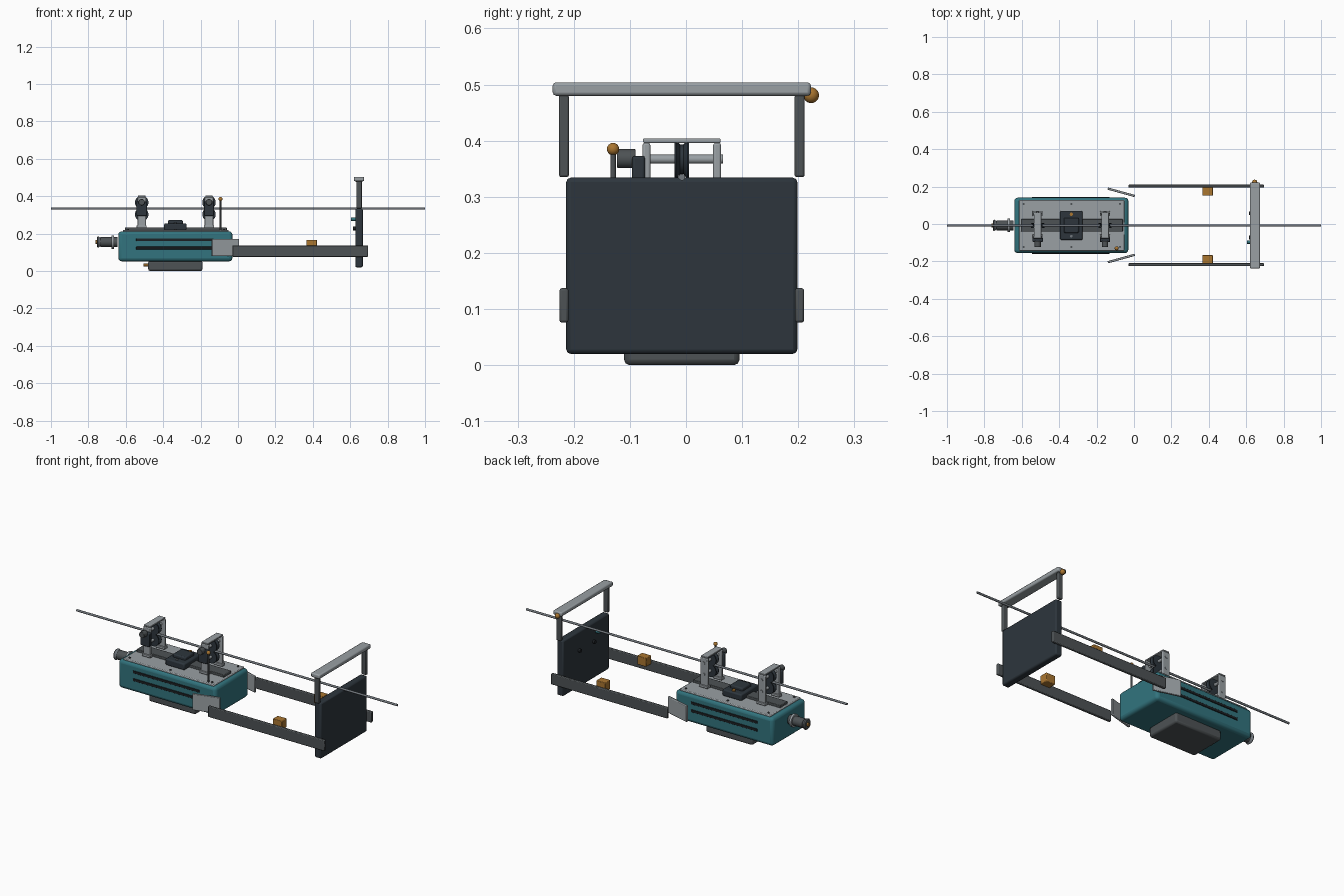
import bpy, math
from mathutils import Vector

if "Cube" in bpy.data.objects:
    bpy.data.objects.remove(bpy.data.objects["Cube"])

CY = -0.0075  # symmetry plane of the machine


def mat(name, rgb):
    m = bpy.data.materials.new(name)
    m.diffuse_color = (*rgb, 1)
    m.use_nodes = True
    m.node_tree.nodes["Principled BSDF"].inputs["Base Color"].default_value = m.diffuse_color
    return m


TEAL = mat("teal paint", (0.032, 0.175, 0.21))
LIGHT = mat("light metal", (0.32, 0.35, 0.37))
STEEL = mat("cable steel", (0.17, 0.19, 0.21))
DARK = mat("dark grey metal", (0.075, 0.085, 0.09))
NAVY = mat("dark navy", (0.026, 0.036, 0.046))
BLACK = mat("slot black", (0.012, 0.015, 0.018))
GOLD = mat("amber brass", (0.40, 0.18, 0.03))


def finish(o, name, m, bevel=0, seg=2):
    o.name = name
    o.data.materials.append(m)
    if bevel:
        b = o.modifiers.new("bevel", 'BEVEL')
        b.width, b.segments = bevel, seg
    bpy.ops.object.shade_smooth_by_angle(angle=math.radians(35))
    return o


def box(name, m, x, y, z, bevel=0.003, seg=2, rot=0):
    """Box from (min, max) pairs."""
    c = [(a + b) / 2 for a, b in (x, y, z)]
    bpy.ops.mesh.primitive_cube_add(size=1, location=c)
    o = bpy.context.object
    o.scale = [b - a for a, b in (x, y, z)]
    bpy.ops.object.transform_apply(location=False, rotation=False, scale=True)
    o.rotation_euler.z = rot
    return finish(o, name, m, bevel, seg)


def rod(name, m, a, b, r, r2=None, n=24, bevel=0):
    """Cylinder or cone from point a to point b."""
    a, b = Vector(a), Vector(b)
    bpy.ops.mesh.primitive_cone_add(vertices=n, radius1=r, radius2=r if r2 is None else r2,
                                    depth=(b - a).length, location=(a + b) / 2)
    o = bpy.context.object
    o.rotation_euler = (b - a).to_track_quat('Z', 'Y').to_euler()
    return finish(o, name, m, bevel)


def ball(name, m, c, r):
    bpy.ops.mesh.primitive_uv_sphere_add(segments=20, ring_count=12, radius=r, location=c)
    return finish(bpy.context.object, name, m)


def wheel(name, x, y, z):
    """Grooved pulley lathed about the y axis."""
    prof = [(0, -.013), (.036, -.013), (.036, -.010), (.026, -.003),
            (.026, .003), (.036, .010), (.036, .013), (0, .013)]
    n = 28
    verts = [(x + r * math.cos(t), y + h, z + r * math.sin(t))
             for i in range(n) for t in [2 * math.pi * i / n] for r, h in prof]
    k = len(prof)
    faces = [(i * k + j, i * k + j + 1, (i + 1) % n * k + j + 1, (i + 1) % n * k + j)
             for i in range(n) for j in range(k - 1)]
    me = bpy.data.meshes.new(name)
    me.from_pydata(verts, [], faces)
    o = bpy.data.objects.new(name, me)
    bpy.context.collection.objects.link(o)
    bpy.ops.object.select_all(action='DESELECT')
    o.select_set(True)
    bpy.context.view_layer.objects.active = o
    bpy.ops.object.mode_set(mode='EDIT')
    bpy.ops.mesh.select_all(action='SELECT')
    bpy.ops.mesh.remove_doubles(threshold=1e-5)
    bpy.ops.mesh.normals_make_consistent(inside=False)
    bpy.ops.object.mode_set(mode='OBJECT')
    finish(o, name, NAVY)


# Guide cable
rod("cable", STEEL, (-1, CY, .335), (1, CY, .335), .006, n=12)

# Main housing, cover plate, centre rail, bottom pan and drain
box("housing", TEAL, (-.64, -.03), (CY - .148, CY + .148), (.052, .212), .018, 3)
box("cover_plate", LIGHT, (-.615, -.05), (CY - .136, CY + .136), (.208, .22), .004)
box("centre_rail", DARK, (-.605, -.06), (CY - .033, CY + .033), (.218, .234), .003)
box("bottom_pan", DARK, (-.48, -.19), (CY - .103, CY + .103), (0, .056), .01)
rod("drain_plug", GOLD, (-.505, CY, .032), (-.475, CY, .032), .007, n=12)
for x in (-.59, -.335, -.075):
    for s in (-1, 1):
        rod("cover_screw", DARK, (x, CY + s * .115, .218), (x, CY + s * .115, .224), .006, n=12)

# Cooling slots on both sides
for s in (-1, 1):
    y = CY + s * .148
    for z in (.123, .167):
        box("side_slot", BLACK, (-.545, -.13), (y - .004, y + .004), (z - .007, z + .007), .002)

# Connector on the end of the housing
for name, m, x0, x1, r0, r1 in [
        ("connector_base", DARK, -.645, -.67, .026, .026),
        ("connector_flange", LIGHT, -.663, -.675, .036, .036),
        ("connector_barrel", DARK, -.675, -.735, .026, .026),
        ("connector_ring", STEEL, -.735, -.748, .022, .031),
        ("connector_cap", DARK, -.748, -.754, .031, .026),
        ("connector_pin", GOLD, -.752, -.762, .010, .010)]:
    rod(name, m, (x0, CY, .155), (x1, CY, .155), r0, r1)

# Control box with raised lid, lamp and button
box("control_box", NAVY, (-.395, -.275), (CY - .078, CY + .078), (.218, .255), .007)
box("control_lid", NAVY, (-.375, -.295), (CY - .04, CY + .04), (.25, .272), .006)
rod("status_lamp", GOLD, (-.335, .052, .25), (-.335, .052, .263), .009, n=16)
rod("button", STEEL, (-.335, -.065, .25), (-.335, -.065, .259), .007, n=16)

# Two pulley frames gripping the cable
for cx in (-.515, -.155):
    for y in (CY - .063, CY + .063):
        box("pulley_plate", LIGHT, (cx - .023, cx + .023), (y - .007, y + .007), (.23, .396), .004)
        box("pulley_foot", LIGHT, (cx - .027, cx + .027), (y - .014, y + .014), (.23, .244), .002)
    box("pulley_top", LIGHT, (cx - .02, cx + .02), (CY - .069, CY + .069), (.396, .404), .002)
    for z in (.367, .303):
        rod("axle", LIGHT, (cx, CY - .07, z), (cx, CY + .073, z), .008, n=16)
        wheel("pulley_wheel", cx, CY, z)
    box("gear_case", NAVY, (cx - .028, cx + .028), (-.096, -.073), (.295, .373), .005)
    rod("drive_motor", DARK, (cx, -.123, .368), (cx, -.09, .368), .017, bevel=.002)

# Short antenna
rod("antenna_mast", DARK, (-.093, -.13, .21), (-.093, -.13, .385), .005, n=12)
ball("antenna_tip", GOLD, (-.093, -.13, .385), .011)

# Side rails with hinge plates and blocks
ang = math.atan2(.04, .145)
for s in (-1, 1):
    y = CY + s * .21
    box("side_rail", DARK, (-.03, .695), (y - .008, y + .008), (.076, .137), .004)
    y = CY + s * .177
    box("hinge_plate", LIGHT, (-.143, .007), (y - .006, y + .006), (.08, .172), .003, rot=-s * ang)
    y = CY + s * .182
    box("rail_block", GOLD, (.365, .422), (y - .023, y + .023), (.118, .167), .003)

# End panel with handle frame
box("end_panel", NAVY, (.627, .667), (CY - .206, CY + .206), (.02, .334), .008)
for s in (-1, 1):
    y = CY + s * .21
    box("handle_post", DARK, (.634, .662), (y - .009, y + .009), (.335, .482), .004)
box("handle_bar", LIGHT, (.62, .674), (CY - .23, CY + .23), (.48, .504), .006)
ball("handle_beacon", GOLD, (.645, .223, .481), .014)

# Sensors on the inner face of the panel
for y in (CY - .065, CY + .065):
    rod("panel_sensor", BLACK, (.63, y, .228), (.615, y, .228), .01, n=16)
rod("panel_lamp", TEAL, (.63, -.097, .277), (.604, -.097, .277), .009, n=16)
